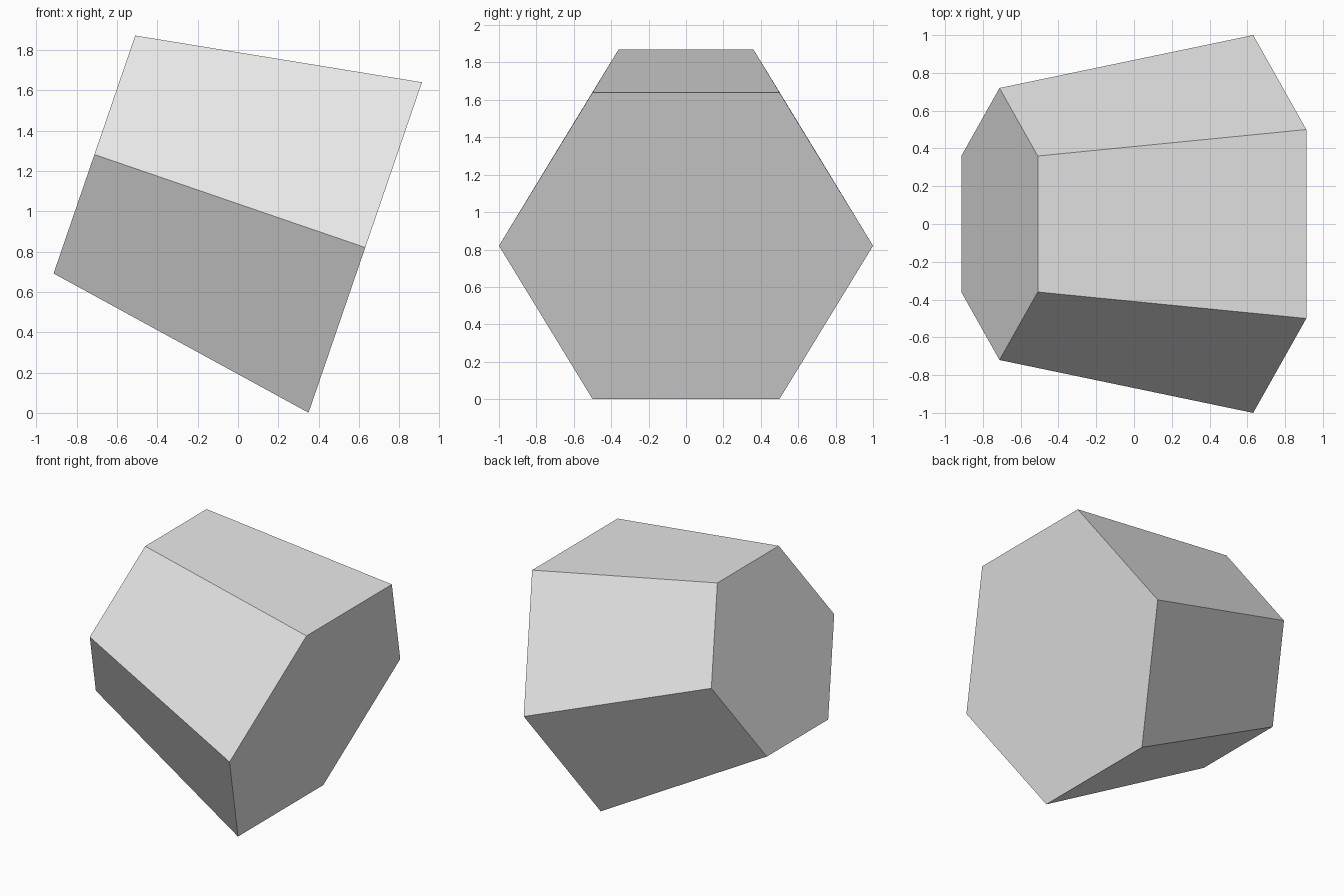
import bpy
import math

cube = bpy.data.objects.get("Cube")
if cube:
    bpy.data.objects.remove(cube, do_unlink=True)

# Plain grey material
GREY = (0.8, 0.8, 0.8, 1.0)
grey = bpy.data.materials.new("plain_grey")
grey.use_nodes = True
grey.diffuse_color = GREY
grey.node_tree.nodes["Principled BSDF"].inputs["Base Color"].default_value = GREY

# Tapered six-sided block: wide end towards +x, narrow end tipped up towards -x
wide_centre = (0.631, 0.0, 0.82)
narrow_centre = (-0.712, 0.0, 1.281)
dx = narrow_centre[0] - wide_centre[0]
dz = narrow_centre[2] - wide_centre[2]
bpy.ops.mesh.primitive_cone_add(
    vertices=6, radius1=1.0, radius2=0.72, depth=math.hypot(dx, dz),
    end_fill_type='NGON',
    location=[(a + b) / 2 for a, b in zip(wide_centre, narrow_centre)],
    rotation=(0.0, math.atan2(dx, dz), 0.0))
block = bpy.context.object
block.name = "tapered_hexagonal_block"
block.data.name = "tapered_hexagonal_block"
block.data.materials.append(grey)
bpy.ops.object.shade_flat()
